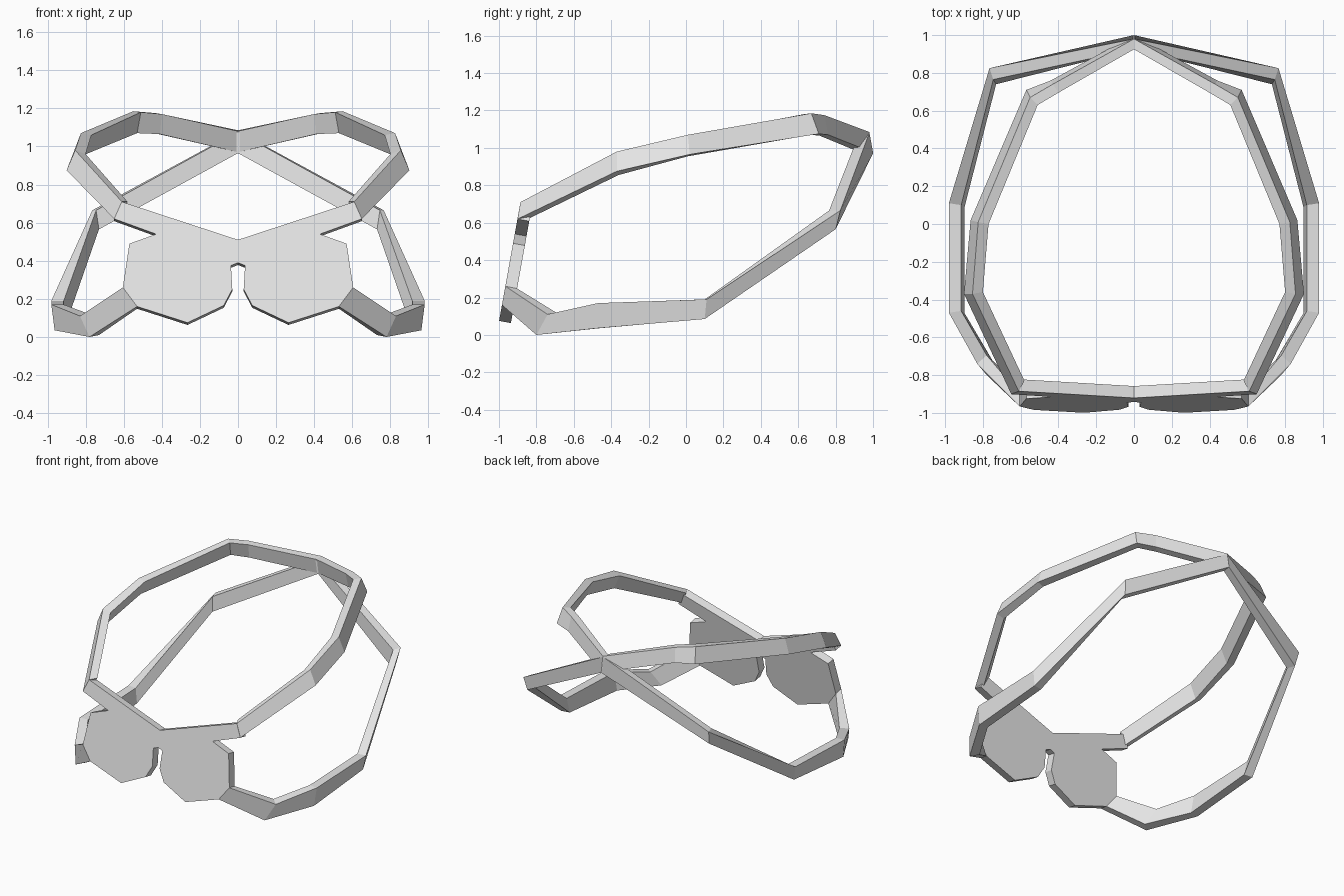
import bpy
import bmesh
from mathutils import Vector

if "Cube" in bpy.data.objects:
    bpy.data.objects.remove(bpy.data.objects["Cube"], do_unlink=True)

# One plain grey for the whole model
grey = bpy.data.materials.new("plain grey")
grey.use_nodes = True
grey.diffuse_color = (0.8, 0.8, 0.8, 1)
grey.node_tree.nodes["Principled BSDF"].inputs["Base Color"].default_value = (0.8, 0.8, 0.8, 1)


def mirrored_object(name, bm):
    """Turn the left half held in bm into a mirrored, flat-shaded object."""
    bmesh.ops.recalc_face_normals(bm, faces=bm.faces)
    mesh = bpy.data.meshes.new(name)
    bm.to_mesh(mesh)
    bm.free()
    mesh.materials.append(grey)
    obj = bpy.data.objects.new(name, mesh)
    bpy.context.collection.objects.link(obj)
    mirror = obj.modifiers.new("mirror", 'MIRROR')
    mirror.use_axis[0] = True
    mirror.use_clip = True
    mirror.merge_threshold = 0.001
    return obj


def strap(name, sections):
    """Loft four-sided sections: outer top, outer bottom, inward offset."""
    bm = bmesh.new()
    rings = []
    for top, bottom, inward in sections:
        top, bottom, inward = Vector(top), Vector(bottom), Vector(inward)
        corners = (top, bottom, bottom + inward, top + inward)
        rings.append([bm.verts.new(c) for c in corners])
    for a, b in zip(rings, rings[1:]):
        for i in range(4):
            j = (i + 1) % 4
            bm.faces.new((a[i], a[j], b[j], b[i]))
    bm.faces.new(rings[0])
    return mirrored_object(name, bm)


def front_plate(name, outline):
    """Extrude a half outline lying on the tilted front plane."""
    bm = bmesh.new()
    thickness = Vector((0, 0.063, -0.012))
    front, back = [], []
    for x, z in outline:
        point = Vector((x, -0.885 - (0.71 - z) * 0.18, z))
        front.append(bm.verts.new(point))
        back.append(bm.verts.new(point + thickness))
    bm.faces.new(front)
    bm.faces.new(back[::-1])
    # Rim, left open along the centre line where the halves join
    for i in range(len(outline) - 1):
        bm.faces.new((front[i], front[i + 1], back[i + 1], back[i]))
    return mirrored_object(name, bm)


# Twin round lenses joined by a brow, with a nose notch between them
front_plate("lens_plate", [
    (0, 0.51), (0.61, 0.71), (0.65, 0.62), (0.43, 0.54), (0.57, 0.49),
    (0.605, 0.26), (0.53, 0.16), (0.265, 0.075), (0.075, 0.165),
    (0.03, 0.25), (0.037, 0.375), (0, 0.39),
])

# Upper strap, from the brow over the head to the back
strap("upper_strap", [
    ((0.61, -0.885, 0.71), (0.65, -0.90, 0.62), (-0.03, 0.055, 0)),
    ((0.855, -0.37, 0.98), (0.90, -0.37, 0.875), (-0.055, 0.01, -0.02)),
    ((0.825, 0.01, 1.07), (0.865, 0.02, 0.965), (-0.055, -0.01, -0.01)),
    ((0.55, 0.67, 1.185), (0.57, 0.71, 1.075), (-0.04, -0.04, -0.005)),
    ((0.43, 0.74, 1.175), (0.44, 0.76, 1.07), (-0.03, -0.045, -0.005)),
    ((0, 0.98, 1.085), (0, 1, 0.975), (0, -0.055, -0.005)),
])

# Lower strap, from the lens corners around the sides and up to the back
strap("lower_strap", [
    ((0.605, -0.966, 0.26), (0.53, -0.984, 0.16), (0, 0.063, -0.012)),
    ((0.83, -0.74, 0.11), (0.78, -0.80, 0), (-0.05, 0.045, 0.01)),
    ((0.98, -0.47, 0.17), (0.963, -0.48, 0.035), (-0.065, 0.01, 0)),
    ((0.98, 0.11, 0.19), (0.962, 0.10, 0.085), (-0.065, -0.01, 0)),
    ((0.765, 0.825, 0.665), (0.75, 0.80, 0.565), (-0.02, -0.06, 0)),
    ((0, 0.98, 1.08), (0, 1, 0.97), (0, -0.055, -0.005)),
])
